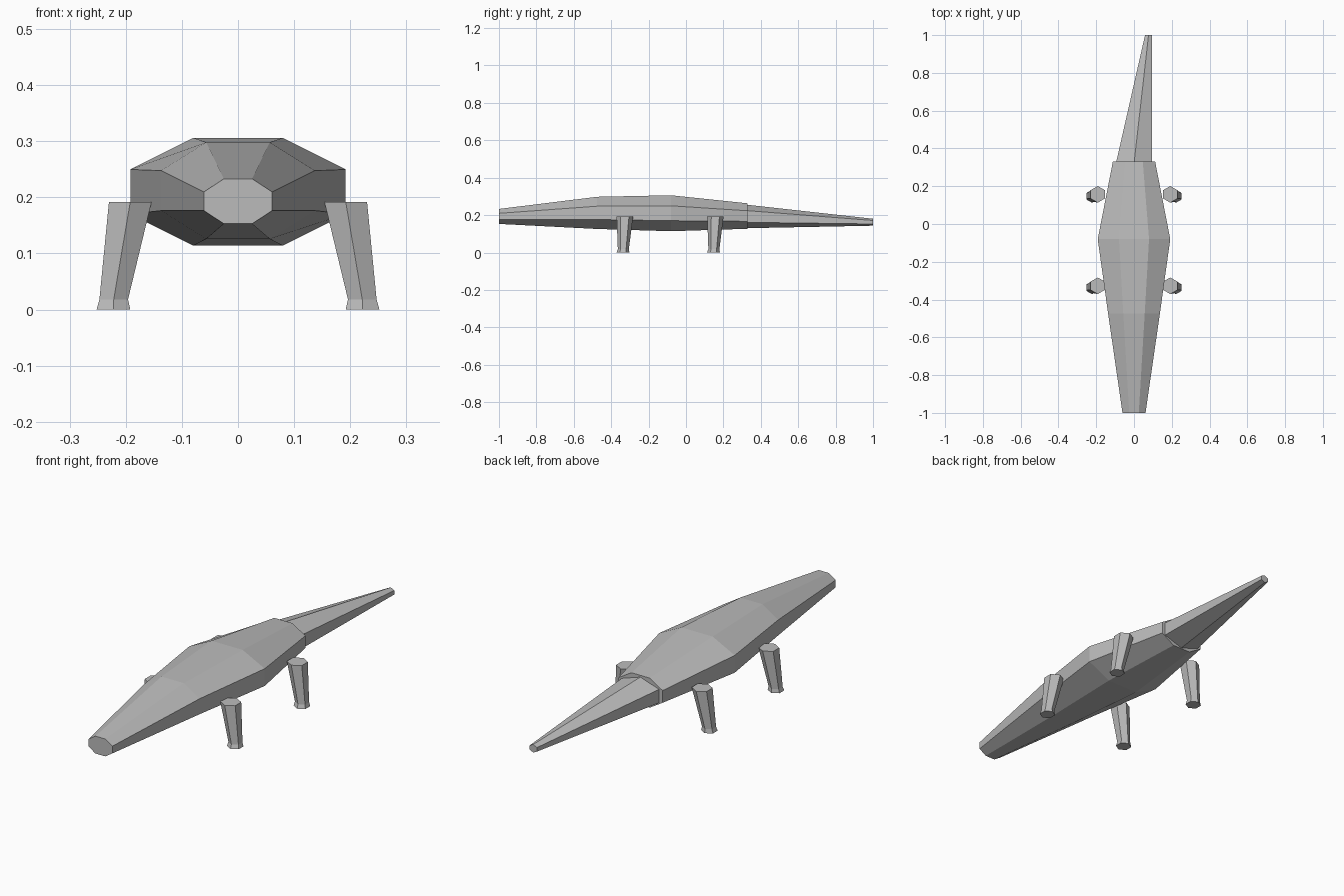
import bpy, bmesh, math

cube = bpy.data.objects.get("Cube")
if cube:
    bpy.data.objects.remove(cube, do_unlink=True)

# One grey skin colour
grey = bpy.data.materials.new("grey_skin")
grey.use_nodes = True
colour = (0.5, 0.5, 0.5, 1)
grey.diffuse_color = colour
grey.node_tree.nodes["Principled BSDF"].inputs["Base Color"].default_value = colour


def ring(sides, turn):
    """Polygon scaled so that its outline is one unit from the middle."""
    pts = [(math.cos(math.tau * (i + turn) / sides),
            math.sin(math.tau * (i + turn) / sides)) for i in range(sides)]
    reach = max(p[0] for p in pts)
    return [(a / reach, b / reach) for a, b in pts]


def loft(name, rings):
    """Join matching rings of points into a closed, flat-shaded skin."""
    bm = bmesh.new()
    loops = [[bm.verts.new(p) for p in r] for r in rings]
    for low, high in zip(loops, loops[1:]):
        n = len(low)
        for i in range(n):
            j = (i + 1) % n
            bm.faces.new((low[i], low[j], high[j], high[i]))
    bm.faces.new(loops[0])
    bm.faces.new(loops[-1])
    bmesh.ops.recalc_face_normals(bm, faces=bm.faces)
    mesh = bpy.data.meshes.new(name)
    bm.to_mesh(mesh)
    bm.free()
    mesh.materials.append(grey)
    obj = bpy.data.objects.new(name, mesh)
    bpy.context.collection.objects.link(obj)
    return obj


# Body with snout: octagons as (y, half width, middle height, half height)
octagon = ring(8, 0.5)
stations = [(-1, 0.061, 0.193, 0.04), (-0.475, 0.137, 0.212, 0.086),
            (-0.08, 0.192, 0.21, 0.096), (0.33, 0.112, 0.195, 0.068)]
loft("body", [[(a * w, y, z + b * h) for a, b in octagon]
              for y, w, z, h in stations])

# Tail: hexagons with a ridge on top, swept to the left
hexagon = ring(6, 0.5)
tip = math.cos(math.pi / 6)
tail = [(0, 0.32, 0.193, 0.096, 0.063), (0.077, 1, 0.162, 0.0185, 0.0185)]
loft("tail", [[(x + a * w, y, z + b * tip * h) for a, b in hexagon]
              for x, y, z, w, h in tail])

# Legs: splayed hexagons as (outward x, y shift, z, half width)
leg = [(0.222, -0.01, 0, 0.030), (0.2215, -0.008, 0.018, 0.0255),
       (0.192, 0, 0.192, 0.038)]
for place, y0 in (("front", -0.327), ("back", 0.157)):
    for side, s in (("left", 1), ("right", -1)):
        loft(f"{place}_{side}_leg",
             [[(s * (x + a * w), y0 + dy + b * w, z) for a, b in hexagon]
              for x, dy, z, w in leg])
